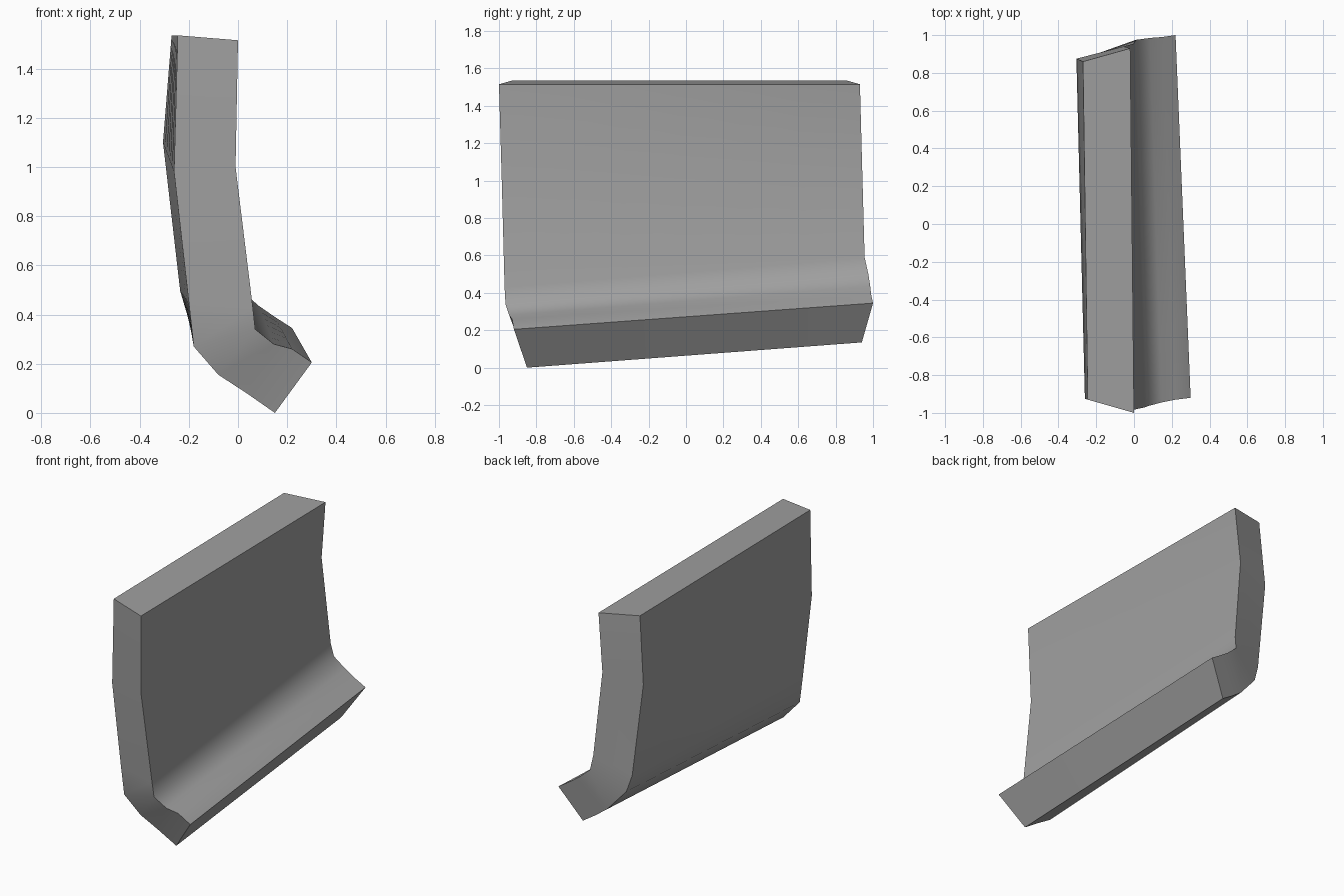
import bpy
import bmesh
import math
from mathutils import Vector

default_cube = bpy.data.objects.get("Cube")
if default_cube:
    bpy.data.objects.remove(default_cube, do_unlink=True)


def make_material(name, colour):
    material = bpy.data.materials.new(name)
    material.use_nodes = True
    material.diffuse_color = colour
    material.node_tree.nodes["Principled BSDF"].inputs["Base Color"].default_value = colour
    return material


def loft_between(front, back, spans):
    """Straight loft from one closed outline to another."""
    rings = []
    for step in range(spans + 1):
        factor = step / spans
        rings.append([Vector(a).lerp(Vector(b), factor) for a, b in zip(front, back)])
    return rings


# End outlines: the hollow side and the outer side, each from top to foot
front_inner = [(0, -1, 1.515), (-.01, -.985, 1), (.06, -.97, .43), (.07, -.965, .34),
               (.145, -.945, .28), (.22, -.93, .26), (.3, -.92, .205)]
front_outer = [(-.245, -.93, 1.535), (-.26, -.925, .98), (-.2, -.92, .45), (-.18, -.915, .27),
               (-.08, -.89, .155), (.035, -.87, .08), (.15, -.85, 0)]
back_inner = [(-.02, .93, 1.515), (-.055, .94, 1.14), (0, .955, .59), (.01, .975, .5),
              (.085, .985, .435), (.15, .99, .39), (.22, 1, .345)]
back_outer = [(-.27, .86, 1.535), (-.305, .875, 1.1), (-.235, .89, .495), (-.2, .9, .385),
              (-.075, .92, .245), (0, .93, .19), (.085, .94, .135)]

# Curved wall panel with a kicked out foot
mesh = bmesh.new()
rings = []
for ring in loft_between(front_inner + front_outer[::-1], back_inner + back_outer[::-1], 6):
    rings.append([mesh.verts.new(point) for point in ring])

# Long sides
count = len(rings[0])
for near, far in zip(rings, rings[1:]):
    for i in range(count):
        j = (i + 1) % count
        mesh.faces.new((near[i], near[j], far[j], far[i]))

# End caps, as strips between the two sides
for ring in (rings[0], rings[-1]):
    for i in range(count // 2 - 1):
        mesh.faces.new((ring[i], ring[i + 1], ring[count - 2 - i], ring[count - 1 - i]))

bmesh.ops.recalc_face_normals(mesh, faces=mesh.faces)
data = bpy.data.meshes.new("curved_panel")
mesh.to_mesh(data)
mesh.free()
panel = bpy.data.objects.new("curved_panel", data)
bpy.context.collection.objects.link(panel)
data.materials.append(make_material("plain grey", (0.35, 0.35, 0.35, 1)))

# Soft bends, crisp rims
bpy.ops.object.select_all(action="DESELECT")
panel.select_set(True)
bpy.context.view_layer.objects.active = panel
bpy.ops.object.shade_smooth_by_angle(angle=math.radians(50))
